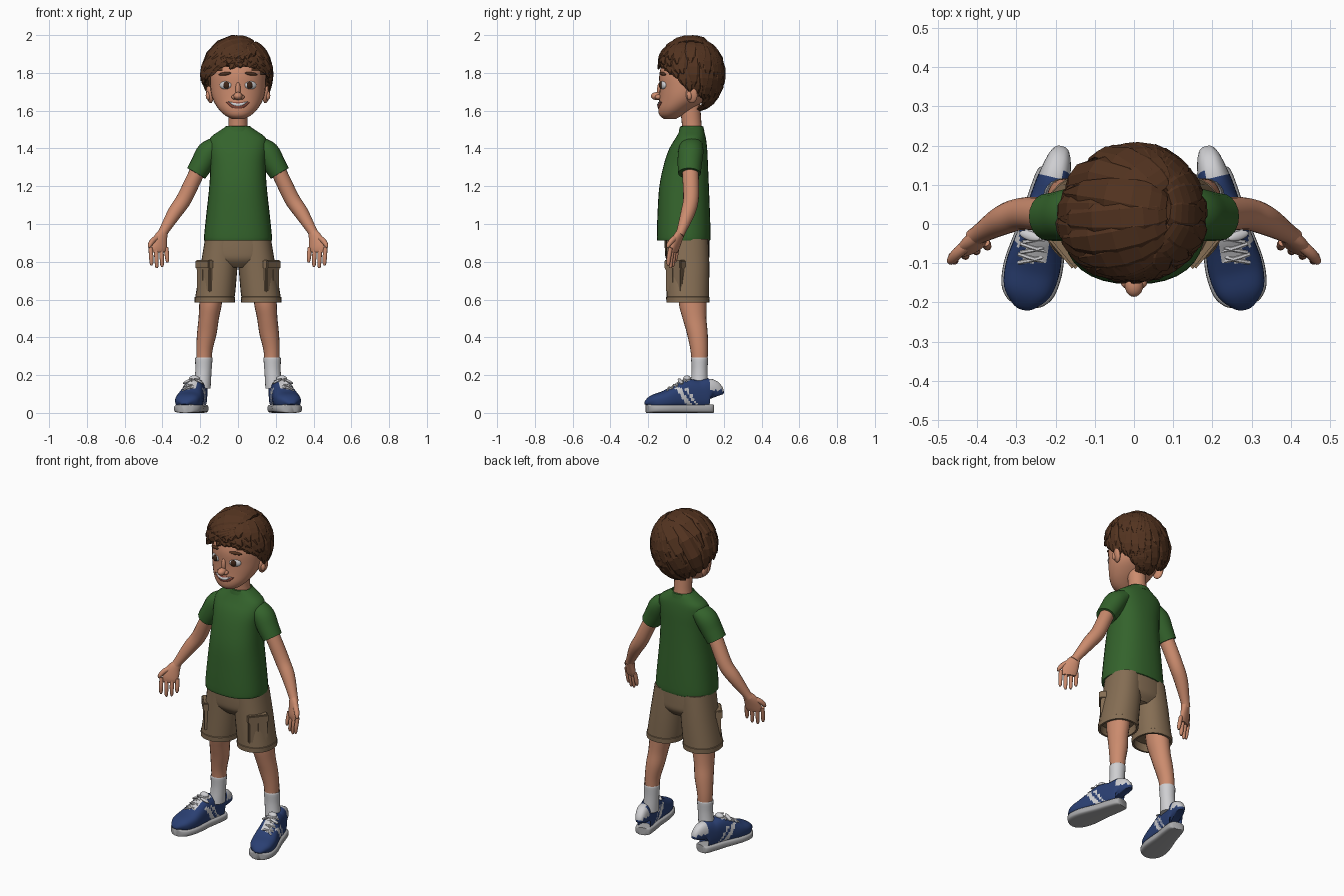
import bpy, bmesh, math, random
from mathutils import Vector, Matrix

random.seed(4)
if "Cube" in bpy.data.objects:
    bpy.data.objects.remove(bpy.data.objects["Cube"])


def material(name, *rgb):
    m = bpy.data.materials.new(name)
    m.use_nodes = True
    m.diffuse_color = (*rgb, 1)
    m.node_tree.nodes["Principled BSDF"].inputs["Base Color"].default_value = (*rgb, 1)
    return m


SKIN = material("skin", .60, .26, .155)
HAIR = material("brown hair", .085, .033, .014)
GREEN = material("green cotton", .034, .125, .025)
KHAKI = material("khaki cloth", .235, .155, .088)
BLUE = material("blue canvas", .023, .05, .17)
WHITE = material("white cloth", .62, .62, .64)
SOLE = material("grey rubber", .4, .4, .41)
LIP = material("lip red", .27, .075, .05)
IRIS = material("dark brown", .05, .02, .01)


def refine(secs, n=4):
    """Smoothly interpolate cross-sections."""
    out, last = [], len(secs) - 1
    for i in range(last):
        a, b, c, d = (secs[min(max(k, 0), last)] for k in range(i - 1, i + 3))
        for j in range(n):
            t = j / n
            out.append([q + .5 * t * (r - p + t * (2*p - 5*q + 4*r - s + t * (3*(q - r) + s - p)))
                        for p, q, r, s in zip(a, b, c, d)])
    return out + [list(secs[-1])]


def loft(bm, secs, ref=None, sides=20, power=1.0):
    """Skin sections (x, y, z, half width, half depth); ref steers the rings."""
    pts = [Vector(s[:3]) for s in secs]
    rings = []
    for i, s in enumerate(secs):
        u, v = Vector((1, 0, 0)), Vector((0, 1, 0))
        if ref:
            t = (pts[min(i + 1, len(pts) - 1)] - pts[max(i - 1, 0)]).normalized()
            r = ref(pts[i]) if callable(ref) else Vector(ref)
            u = r.cross(t).normalized()
            v = t.cross(u)
        ring = []
        for k in range(sides):
            a = math.tau * k / sides
            c, d = (math.copysign(abs(w) ** power, w) for w in (math.cos(a), math.sin(a)))
            ring.append(bm.verts.new(pts[i] + u * (c * s[3]) + v * (d * s[4])))
        rings.append(ring)
    for a, b in zip(rings, rings[1:]):
        for k in range(sides):
            m = (k + 1) % sides
            bm.faces.new((a[k], a[m], b[m], b[k]))
    bm.faces.new(rings[0])
    bm.faces.new(rings[-1])


def blob(bm, pos, size, turn=0.0, tilt=0.0):
    mat = (Matrix.Translation(pos) @ Matrix.Rotation(turn, 4, 'Z')
           @ Matrix.Rotation(tilt, 4, 'Y') @ Matrix.Diagonal((*size, 1)))
    bmesh.ops.create_uvsphere(bm, u_segments=20, v_segments=12, radius=1, matrix=mat)


def finish(bm, name, *mats, mirror=False, angle=45, rule=None):
    bmesh.ops.recalc_face_normals(bm, faces=bm.faces)
    if rule:
        for f in bm.faces:
            f.material_index = rule(f.calc_center_median(), f.normal)
    me = bpy.data.meshes.new(name)
    bm.to_mesh(me)
    bm.free()
    ob = bpy.data.objects.new(name, me)
    bpy.context.collection.objects.link(ob)
    for m in mats:
        me.materials.append(m)
    if angle:
        bpy.ops.object.select_all(action='DESELECT')
        ob.select_set(True)
        bpy.context.view_layer.objects.active = ob
        bpy.ops.object.shade_smooth_by_angle(angle=math.radians(angle))
    if mirror:
        ob.modifiers.new("mirror", 'MIRROR').use_mirror_merge = False
    return ob


def part(name, mat, secs, ref=None, steps=4, mirror=False, **kw):
    bm = bmesh.new()
    loft(bm, refine(secs, steps), ref, **kw)
    return finish(bm, name, mat, mirror=mirror)


Y, Z = (0, 1, 0), (0, 0, 1)

# Head and neck
head = [(0, -.085, 1.555, .03, .03), (0, -.08, 1.575, .068, .06), (0, -.055, 1.61, .104, .092),
        (0, -.02, 1.66, .133, .122), (0, 0, 1.72, .146, .14), (0, .01, 1.8, .146, .15),
        (0, .015, 1.88, .12, .125), (0, .015, 1.93, .06, .06)]
part("head", SKIN, head, sides=32)
part("neck", SKIN, [(0, .035, 1.46, .06, .055), (0, .03, 1.53, .05, .052), (0, .02, 1.64, .052, .055)])
head_fine = refine(head, 12)


def face_y(x, z):
    s = min(head_fine, key=lambda h: abs(h[2] - z))
    return s[1] - s[4] * math.sqrt(max(0, 1 - (x / s[3]) ** 2))


# Ears, nose and eyes
bm = bmesh.new()
blob(bm, (.15, .03, 1.685), (.016, .032, .046), -.35, .15)
blob(bm, (.157, .018, 1.68), (.014, .014, .024), -.35)
finish(bm, "ears", SKIN, mirror=True)
bm = bmesh.new()
blob(bm, (0, -.155, 1.677), (.024, .031, .021))
blob(bm, (0, -.136, 1.71), (.014, .017, .042))
for s in (-1, 1):
    blob(bm, (s * .02, -.147, 1.672), (.014, .017, .013))
finish(bm, "nose", SKIN)
for name, mat, x, z, out, size in (("eye_whites", WHITE, .066, 1.735, .004, (.034, .013, .022)),
                                   ("irises", IRIS, .062, 1.735, -.006, (.017, .009, .019)),
                                   ("eyebrows", HAIR, .07, 1.795, 0, (.036, .009, .009))):
    bm = bmesh.new()
    blob(bm, (x, face_y(x, z) + out, z), size, .42, .12 if mat == HAIR else 0)
    finish(bm, name, mat, mirror=True)


# Smile
def smile(name, mat, z0, half, tall, deep):
    secs = []
    for i in range(13):
        k = i / 6 - 1
        x, z = half * k, z0 + .018 * k * k
        secs.append((x, face_y(x, z), z, tall * (1.05 - k * k), deep))
    part(name, mat, secs, Y, steps=1, sides=10)


smile("lips", LIP, 1.628, .062, .018, .005)
smile("teeth", WHITE, 1.631, .05, .009, .008)

# Hair shell, cut away from face and neck
CENTRE, RADII = Vector((-.005, .025, 1.79)), Vector((.177, .166, .19))


def hairline(y, flat):
    return -.35 - .6 * y / max(flat, .01)


bm = bmesh.new()
bmesh.ops.create_uvsphere(bm, u_segments=40, v_segments=28, radius=1)
bmesh.ops.delete(bm, context='FACES', geom=[
    f for f in bm.faces for c in [f.calc_center_median()] if c.z < hairline(c.y, math.hypot(c.x, c.y))])
for v in bm.verts:
    v.co = CENTRE + v.co * RADII * .97
finish(bm, "hair_shell", HAIR)

# Swept locks falling away from a side parting
bm = bmesh.new()
for layer, (start, end, count) in enumerate(((.5, 1.06, 30), (.25, .85, 26), (.03, .6, 24))):
    for i in range(count):
        az = math.tau * (i + .5 * layer + random.uniform(-.25, .25)) / count
        f = math.sin(az)
        low = hairline(f, 1) + random.uniform(-.06, .1)
        flat = math.sqrt(max(0, 1 - low * low))
        goal = Vector((flat * math.cos(az), flat * f, low))
        pole = Vector((.48, .65 * f, .85)).normalized()
        sweep = Vector((-.22, -.1, 0)) * (1 - f)
        stop = end + random.uniform(-.04, .08)
        secs = []
        for j in range(7):
            k = j / 6
            t = start + (stop - start) * k
            d = pole.lerp(goal, t) + sweep * (math.sin(math.pi * min(t, 1)) * .5)
            d.normalize()
            lift = .985 + .02 * layer + .07 * k * k * (1.2 if f < 0 else .5)
            width = (.036 + .006 * layer) * math.sin(math.pi * (.16 + .82 * k)) ** .7
            secs.append((*(CENTRE + d * RADII * lift), width, .003 + .3 * width))
        loft(bm, secs, lambda p: p - CENTRE, sides=6)
finish(bm, "hair_locks", HAIR, angle=0)

# Shirt
part("shirt_body", GREEN, [
    (0, -.012, .912, .176, .138), (0, -.012, .93, .18, .142), (0, -.012, 1.05, .168, .139),
    (0, -.01, 1.2, .152, .131), (0, 0, 1.32, .146, .116), (0, .012, 1.4, .152, .1),
    (0, .025, 1.455, .147, .08), (0, .03, 1.49, .103, .066), (0, .03, 1.512, .068, .058)],
    sides=32, power=.85)
part("shirt_collar", GREEN, [(0, .03, 1.49, .085, .068), (0, .03, 1.515, .069, .062),
                             (0, .03, 1.518, .062, .056), (0, .03, 1.5, .055, .05)], steps=1, sides=28)
part("sleeves", GREEN, [(.11, .03, 1.42, .045, .06), (.155, .025, 1.38, .062, .067),
                        (.19, .02, 1.32, .06, .064), (.221, .018, 1.268, .055, .06)], Y, mirror=True)

# Arms and hands
part("arms", SKIN, [(.19, .02, 1.33, .04, .044), (.238, .025, 1.23, .041, .043),
                    (.287, .026, 1.13, .041, .041), (.335, .01, 1.06, .038, .038),
                    (.392, -.024, .965, .026, .025), (.405, -.034, .94, .027, .024)], Y, mirror=True)
bm = bmesh.new()
PALM = (.4, .9, 0)
loft(bm, refine([(.396, -.028, .955, .026, .022), (.41, -.045, .92, .04, .021),
                 (.418, -.06, .875, .045, .018), (.418, -.063, .85, .04, .013)]), PALM)
for i in range(4):
    x, y, tip = .376 + .028 * i, -.046 - .012 * i, (.795, .772, .766, .78)[i]
    loft(bm, [(x + .003, y, .875, .011, .011), (x, y - .008, .83, .012, .012),
              (x - .002, y - .012, tip + .012, .01, .01), (x - .002, y - .012, tip, .005, .005)], PALM, sides=10)
loft(bm, refine([(.415, -.045, .935, .015, .015), (.448, -.072, .915, .015, .015),
                 (.466, -.092, .89, .012, .012), (.47, -.098, .875, .005, .005)], 3), PALM, sides=10)
finish(bm, "hands", SKIN, mirror=True)

# Shorts with hollow hems and cargo pockets
part("shorts_seat", KHAKI, [(0, .01, .77, .1, .08), (0, .008, .81, .165, .112),
                            (0, .006, .86, .178, .118), (0, .005, .94, .172, .118)], sides=28, power=.85)
part("shorts_legs", KHAKI, [(.085, .006, .92, .09, .112), (.1, .01, .78, .098, .114),
                            (.118, .01, .64, .104, .112), (.122, .01, .615, .104, .112),
                            (.122, .01, .613, .107, .115), (.123, .01, .585, .106, .114),
                            (.123, .01, .585, .094, .102), (.122, .01, .63, .09, .098)],
     steps=1, mirror=True, sides=28, power=.9)
bm = bmesh.new()
for out, z, size in ((0, .718, (.04, .108, .155)), (.004, .785, (.046, .116, .05)), (.004, .72, (.038, .012, .14))):
    mat = (Matrix.Translation((.17 + out, -.055 - out, z)) @ Matrix.Rotation(-.69, 4, 'Z')
           @ Matrix.Diagonal((*size, 1)))
    bmesh.ops.create_cube(bm, size=1, matrix=mat)
bmesh.ops.bevel(bm, geom=bm.edges[:], offset=.006, segments=2, affect='EDGES')
finish(bm, "cargo_pockets", KHAKI, mirror=True)

# Legs and socks
part("legs", SKIN, [(.138, .035, .68, .062, .075), (.145, .035, .58, .06, .073), (.155, .045, .5, .054, .063),
                    (.165, .06, .42, .052, .055), (.178, .07, .33, .043, .046), (.18, .072, .25, .039, .041)],
     mirror=True)
part("socks", WHITE, [(.18, .072, .27, .039, .039), (.18, .072, .292, .043, .043), (.181, .072, .285, .046, .045),
                      (.183, .072, .22, .043, .042), (.19, .07, .13, .045, .048)], mirror=True, steps=3)


# Shoes: blue uppers with pale stripes, tongue and heel tab
def foot_x(y):
    return .198 + (.14 - y) * .24


def shoe_colour(c, n):
    k = c.y + .67 * c.z
    stripe = c.z < .135 and abs(n.z) < .75 and (.03 < k < .062 or .078 < k < .094)
    tongue = n.z > .3 and -.1 < c.y < .02 and abs(c.x - foot_x(c.y)) < .03
    return int(stripe or tongue or (c.y > .125 and c.z > .12))


profile = ((.138, .022, .14), (.125, .04, .18), (.065, .049, .172), (.005, .054, .178), (-.05, .063, .148),
           (-.11, .07, .117), (-.165, .063, .098), (-.195, .04, .075), (-.203, .015, .055))
bm = bmesh.new()
loft(bm, refine([(foot_x(y), y, (top + .02) / 2, w, (top - .02) / 2) for y, w, top in profile], 6), Z, 36, .75)
finish(bm, "shoe_uppers", BLUE, WHITE, mirror=True, rule=shoe_colour)
part("shoe_soles", SOLE, [(foot_x(y), y * 1.03, .0225, w + .006, .0225) for y, w, top in profile],
     Z, power=.5, mirror=True, sides=28)

# Laces with a loose bow
bm = bmesh.new()
for i in range(4):
    y, z = -.09 + .026 * i, .131 + .014 * i
    for s in (-1, 1):
        x = foot_x(y)
        loft(bm, refine([(x - s * .042, y - .008, z - .016, .006, .005), (x, y, z + .004, .006, .005),
                         (x + s * .042, y + .014, z - .006, .006, .005)], 3), Z, sides=6)
for s in (-1, 1):
    blob(bm, (foot_x(-.02) + s * .03, -.03, .168), (.03, .012, .007), s * .3, s * .45)
blob(bm, (foot_x(0), .006, .182), (.028, .02, .016))
finish(bm, "shoe_laces", WHITE, mirror=True)
